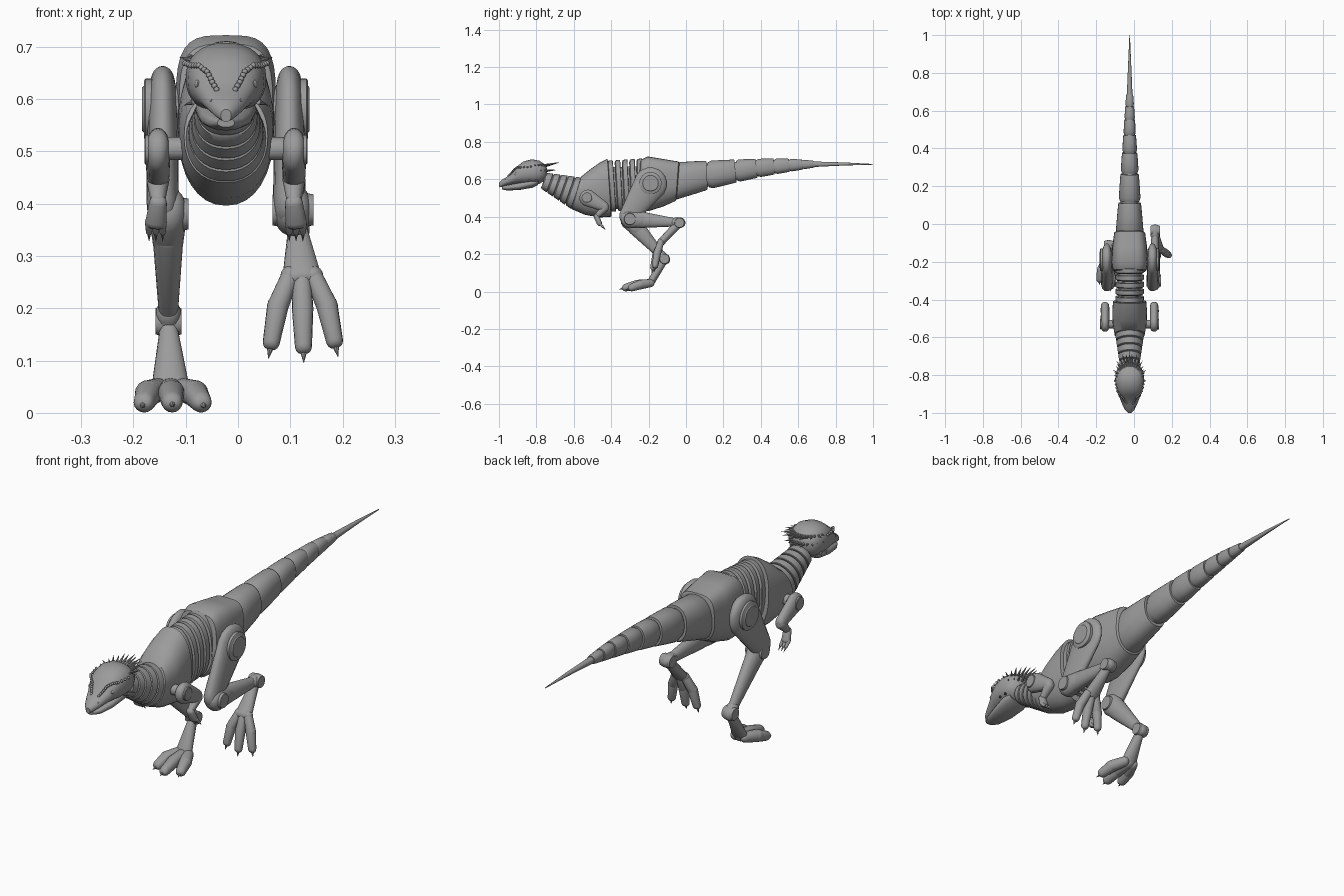
import bpy, bmesh, math
from mathutils import Vector as V

cube = bpy.data.objects.get("Cube")
if cube:
    bpy.data.objects.remove(cube)

grey = bpy.data.materials.new("plain_grey")
grey.use_nodes = True
grey.diffuse_color = (0.33, 0.33, 0.33, 1)
grey.node_tree.nodes["Principled BSDF"].inputs["Base Color"].default_value = (0.33, 0.33, 0.33, 1)

CX = -0.023  # x of the body's middle plane


def finish(name, bm):
    bmesh.ops.recalc_face_normals(bm, faces=bm.faces)
    me = bpy.data.meshes.new(name)
    bm.to_mesh(me)
    bm.free()
    me.materials.append(grey)
    me.shade_smooth()
    me.set_sharp_from_angle(angle=math.radians(38))
    ob = bpy.data.objects.new(name, me)
    bpy.context.collection.objects.link(ob)


def oval(c, u, v, p=2, n=32):
    """Ring round c; p squares off its upper half."""
    pts = []
    for k in range(n):
        a = math.tau * k / n
        ca, sa = math.cos(a), math.sin(a)
        e = 2 / (p if sa > 0 else 2.2)
        pts.append(c + u * math.copysign(abs(ca) ** e, ca) + v * math.copysign(abs(sa) ** e, sa))
    return pts


def loft(name, rings):
    bm = bmesh.new()
    rows = [[bm.verts.new(p) for p in r] for r in rings]
    n = len(rows[0])
    for a, b in zip(rows, rows[1:]):
        for k in range(n):
            bm.faces.new((a[k], a[(k + 1) % n], b[(k + 1) % n], b[k]))
    bm.faces.new(rows[0])
    bm.faces.new(rows[-1])
    finish(name, bm)


def section(s, scale=1, p=2):
    """Body section from its top point, bottom point and half width."""
    yt, zt, yb, zb, hw = s
    top, low = V((CX, yt, zt)), V((CX, yb, zb))
    return oval((top + low) / 2, V((hw * scale, 0, 0)), (top - low) / 2 * scale, p)


def mix(a, b, t):
    return [i + (j - i) * t for i, j in zip(a, b)]


def shell(name, sections, p=2):
    loft(name, [section(s, 1, p) for s in sections])


def bands(name, stations, end=1.0, dip=0.9, p=2):
    """Row of overlapping plates, one between each two stations."""
    for i, (a, b) in enumerate(zip(stations, stations[1:])):
        steps = ((-0.04, dip), (0.1, 0.99), (0.5, 1), (end - 0.05, 1), (end, 0.97))
        loft(f"{name}_{i + 1}", [section(mix(a, b, t), s, p) for t, s in steps])


def limb(name, p, q, r0, r1, w0=None, w1=None, n=24):
    """Tapered capsule from p to q; w is the radius across x."""
    p, q = V(p), V(q)
    w0, w1 = w0 or r0, w1 or r1
    d = (q - p).normalized()
    side = (V((1, 0, 0)) - d * d.x).normalized()
    up = side.cross(d)
    rings = []
    for c, r, w, angles in ((p, r0, w0, (-85, -65, -45, -22, 0)), (q, r1, w1, (0, 22, 45, 65, 85))):
        for a in angles:
            k, off = math.cos(math.radians(a)), math.sin(math.radians(a))
            rings.append(oval(c + d * r * off, side * w * k ** 0.6, up * r * k, 2, n))
    loft(name, rings)


def spike(name, p, q, r):
    p, q = V(p), V(q)
    bm = bmesh.new()
    d = q - p
    m = d.to_track_quat('Z', 'Y').to_matrix().to_4x4()
    m.translation = (p + q) / 2
    bmesh.ops.create_cone(bm, cap_ends=True, segments=8, radius1=r, radius2=r * 0.06, depth=d.length, matrix=m)
    finish(name, bm)


def disc(name, c, r, w):
    """Bevelled round plate whose axis is x."""
    c = V(c)
    steps = ((-w, r * 0.92), (-w * 0.7, r), (w * 0.7, r), (w, r * 0.92))
    loft(name, [oval(c + V((x, 0, 0)), V((0, k, 0)), V((0, 0, k))) for x, k in steps])


def ball(name, c, r, stretch=(1, 1, 1)):
    bm = bmesh.new()
    bmesh.ops.create_uvsphere(bm, u_segments=12, v_segments=8, radius=r)
    bmesh.ops.scale(bm, vec=stretch, verts=bm.verts)
    bmesh.ops.translate(bm, vec=c, verts=bm.verts)
    finish(name, bm)


# Torso: inner core, chest shell, ribs and pelvis
shell("body_core", [(-0.54, 0.60, -0.55, 0.46, 0.06), (-0.40, 0.665, -0.40, 0.44, 0.062),
                    (-0.20, 0.67, -0.20, 0.45, 0.065)])
shell("chest", [(-0.565, 0.60, -0.615, 0.455, 0.066), (-0.56, 0.615, -0.61, 0.44, 0.08),
                (-0.51, 0.655, -0.54, 0.41, 0.09), (-0.46, 0.69, -0.46, 0.396, 0.092),
                (-0.42, 0.71, -0.40, 0.40, 0.088), (-0.418, 0.70, -0.398, 0.41, 0.08)], 2.3)
bands("rib", [mix((-0.42, 0.70, -0.40, 0.425, 0.075), (-0.225, 0.712, -0.22, 0.445, 0.078), i / 5)
              for i in range(6)], 0.74, 0.89, 2.2)
shell("pelvis", [(-0.245, 0.69, -0.26, 0.44, 0.08), (-0.24, 0.705, -0.25, 0.43, 0.09),
                 (-0.205, 0.722, -0.20, 0.43, 0.096), (-0.12, 0.708, -0.12, 0.455, 0.092),
                 (-0.04, 0.695, -0.055, 0.485, 0.082), (-0.035, 0.685, -0.05, 0.495, 0.074)], 3.6)

# Tail plates and whip end
tail = [(-0.05, 0.692, -0.07, 0.485, 0.076), (0.12, 0.70, 0.13, 0.548, 0.059),
        (0.27, 0.706, 0.28, 0.585, 0.048), (0.38, 0.71, 0.39, 0.61, 0.040),
        (0.475, 0.711, 0.48, 0.627, 0.033), (0.555, 0.71, 0.56, 0.641, 0.028),
        (0.625, 0.705, 0.63, 0.653, 0.023), (0.69, 0.698, 0.69, 0.664, 0.018)]
bands("tail_plate", tail, 0.93, 0.86, 2.3)
loft("tail_core", [section(s, 0.8) for s in tail])
shell("tail_tip", [(0.685, 0.695, 0.685, 0.666, 0.015), (0.85, 0.69, 0.85, 0.674, 0.008),
                   (1.0, 0.682, 1.0, 0.678, 0.0015)])

# Neck collars over a core
throat, nape = (-0.745, 0.635, -0.775, 0.55, 0.05), (-0.553, 0.608, -0.612, 0.44, 0.077)
bands("neck_collar", [mix(throat, nape, i / 5) for i in range(6)], 0.92, 0.88)
loft("neck_core", [section(throat, 0.84), section(nape, 0.88)])

# Head: domed skull with beak, lower jaw, eyes and nostrils
shell("skull", [(-1.0, 0.580, -0.998, 0.556, 0.010), (-0.985, 0.597, -0.985, 0.56, 0.024),
                (-0.96, 0.612, -0.955, 0.569, 0.038), (-0.925, 0.638, -0.92, 0.575, 0.052),
                (-0.905, 0.668, -0.89, 0.575, 0.063), (-0.87, 0.695, -0.86, 0.572, 0.073),
                (-0.825, 0.707, -0.82, 0.57, 0.077), (-0.785, 0.70, -0.785, 0.575, 0.073),
                (-0.755, 0.68, -0.76, 0.59, 0.058), (-0.742, 0.655, -0.745, 0.61, 0.03)], 2.3)
shell("lower_jaw", [(-0.985, 0.562, -0.985, 0.546, 0.016), (-0.96, 0.568, -0.955, 0.54, 0.034),
                    (-0.90, 0.58, -0.89, 0.543, 0.049), (-0.83, 0.60, -0.82, 0.555, 0.058),
                    (-0.79, 0.61, -0.79, 0.57, 0.05)], 3)

brow = [V(p) for p in ((0.078, -0.83, 0.668), (0.066, -0.885, 0.664), (0.052, -0.905, 0.664),
                       (0.036, -0.919, 0.652), (0.026, -0.936, 0.632), (0.014, -0.956, 0.611))]
for s, label in ((1, "left"), (-1, "right")):
    ball(f"{label}_eye", (CX + s * 0.054, -0.903, 0.628), 0.011, (0.6, 1.2, 0.8))
    ball(f"{label}_nostril", (CX + s * 0.028, -0.965, 0.597), 0.005, (0.6, 1.3, 0.7))
    for a, b in zip(brow, brow[1:]):
        for t in (0, 0.33, 0.67):
            c = a.lerp(b, t)
            ball(f"{label}_brow_bead", (CX + s * c.x, c.y, c.z), 0.0055)
    for i in range(2):
        spike(f"{label}_cheek_spike", (CX + s * 0.062, -0.84 + i * 0.035, 0.595),
              (CX + s * 0.080, -0.82 + i * 0.035, 0.588), 0.006)

# Crown of spikes round the back of the skull
for row, (z, reach, rise, count) in enumerate(((0.672, 0.126, 0.014, 15), (0.645, 0.110, 0.004, 12))):
    for i in range(count):
        a = math.pi * i / (count - 1)
        d = V((math.cos(a) * 0.72, math.sin(a), 0))
        base = V((CX, -0.815, z))
        long = reach * (0.9 + 0.1 * (i % 2))
        tip = base + d * long + V((0, 0.014, rise * (0.3 + math.sin(a))))
        spike(f"crown_spike_{row + 1}", base + d * 0.062, tip, 0.008)

# Arms, thighs and hip discs on both sides
for s, label in ((1, "left"), (-1, "right")):
    x = CX + s * 0.13
    disc(f"{label}_shoulder_joint", (CX + s * 0.095, -0.53, 0.505), 0.022, 0.03)
    limb(f"{label}_upper_arm", (x, -0.525, 0.50), (x, -0.44, 0.455), 0.045, 0.027, 0.024, 0.022)
    disc(f"{label}_shoulder_cap", (x + s * 0.02, -0.53, 0.503), 0.028, 0.006)
    limb(f"{label}_forearm", (x, -0.435, 0.445), (x, -0.475, 0.405), 0.022, 0.014)
    limb(f"{label}_hand", (x, -0.478, 0.40), (x + s * 0.004, -0.463, 0.365), 0.015, 0.014, 0.017, 0.02)
    for k in (-1, 0, 1):
        fx = x + s * 0.004 + k * 0.013
        limb(f"{label}_finger", (fx, -0.463, 0.365), (fx, -0.445, 0.346), 0.008, 0.006, n=12)
        spike(f"{label}_finger_claw", (fx, -0.446, 0.347), (fx, -0.428, 0.328), 0.005)

    x = CX + s * 0.121
    limb(f"{label}_thigh", (x, -0.19, 0.575), (x, -0.305, 0.405), 0.089, 0.052, 0.029, 0.031)
    disc(f"{label}_hip_ring", (x + s * 0.026, -0.19, 0.58), 0.059, 0.010)
    disc(f"{label}_hip_plate", (x + s * 0.028, -0.19, 0.58), 0.045, 0.011)
    disc(f"{label}_hip_joint", (CX + s * 0.09, -0.19, 0.58), 0.045, 0.015)


def lower_leg(label, knee, ankle, sole, tips, toe_r):
    """Knee, shank, ankle, instep and three clawed toes."""
    knee, ankle, sole = V(knee), V(ankle), V(sole)
    d = (ankle - knee).normalized()
    limb(f"{label}_knee", knee, knee + d * 0.055, 0.050, 0.042, 0.037, 0.031)
    limb(f"{label}_shank", knee + d * 0.05, ankle - d * 0.015, 0.045, 0.021, 0.030, 0.018)
    disc(f"{label}_knee_joint", knee, 0.032, 0.039)
    disc(f"{label}_ankle_joint", ankle, 0.027, 0.025)
    limb(f"{label}_heel", ankle - d * 0.02, ankle + d * 0.004, 0.026, 0.028, 0.024, 0.024)
    limb(f"{label}_instep", ankle.lerp(sole, 0.1), sole, 0.022, 0.020, 0.017, 0.037)
    for k, tip in zip((-1, 0, 1), tips):
        tip = V(tip)
        root = sole + V((k * 0.022, 0, 0))
        ball(f"{label}_knuckle", root, 0.019)
        mid = root.lerp(tip, 0.5) + V((k * 0.006, -0.004, 0.004))
        limb(f"{label}_toe_base", root, mid, toe_r * 0.85, toe_r, n=16)
        limb(f"{label}_toe_end", mid, tip, toe_r, toe_r * 0.8, n=16)
        run = (tip - mid).normalized()
        spike(f"{label}_toe_claw", tip + run * toe_r * 0.4, tip + run * (toe_r * 0.4 + 0.026), 0.008)


# Raised leg and standing leg
lower_leg("left", (0.105, -0.30, 0.388), (0.112, -0.035, 0.368), (0.122, -0.135, 0.262),
          [(0.064, -0.165, 0.137), (0.125, -0.175, 0.129), (0.184, -0.165, 0.140)], 0.0205)
lower_leg("right", (-0.134, -0.30, 0.38), (-0.133, -0.115, 0.175), (-0.129, -0.19, 0.045),
          [(-0.179, -0.29, 0.021), (-0.126, -0.322, 0.021), (-0.071, -0.29, 0.021)], 0.0255)
